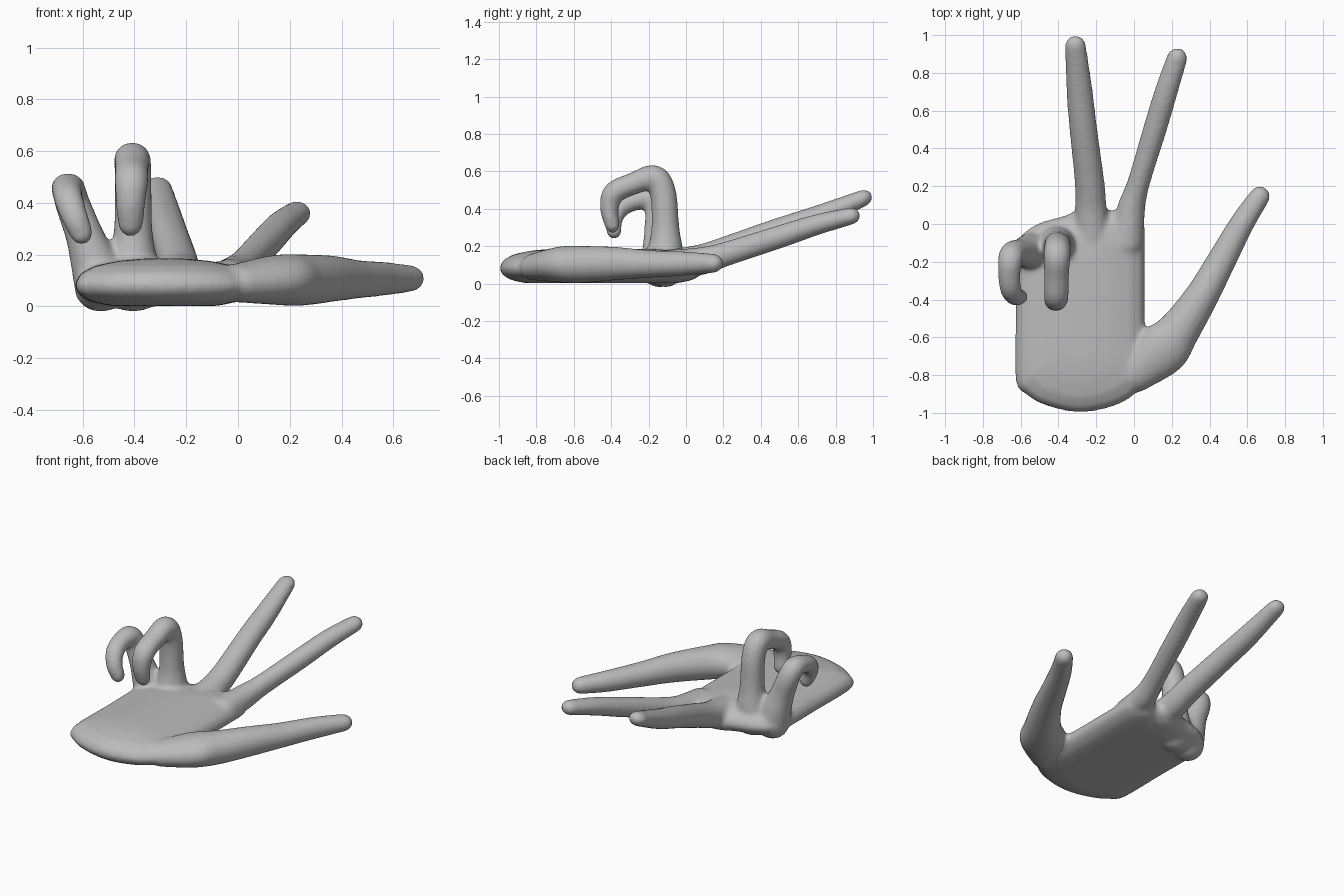
import bpy, bmesh, math
from mathutils import Vector

cube = bpy.data.objects.get("Cube")
if cube:
    bpy.data.objects.remove(cube, do_unlink=True)


def spline(points, steps):
    """Catmull-Rom samples through rows of any length."""
    p = [points[0]] + list(points) + [points[-1]]
    out = []
    for i in range(1, len(p) - 2):
        for s in range(steps):
            t = s / steps
            out.append([0.5 * (2 * b + (c - a) * t + (2 * a - 5 * b + 4 * c - d) * t * t
                               + (3 * b - a - 3 * c + d) * t ** 3)
                        for a, b, c, d in zip(p[i - 1], p[i], p[i + 1], p[i + 2])])
    return out + [list(points[-1])]


def skin(bm, rings):
    """Bridge equal rings of points and cap both ends."""
    rows = [[bm.verts.new(co) for co in ring] for ring in rings]
    n = len(rows[0])
    for a, b in zip(rows, rows[1:]):
        for i in range(n):
            j = (i + 1) % n
            bm.faces.new((a[i], a[j], b[j], b[i]))
    bm.faces.new(rows[0][::-1])
    bm.faces.new(rows[-1])


def finger(bm, path, sides=24):
    """Rounded tube along rows of x, y, z, half width, half thickness."""
    rows = spline(path, 6)
    pos = [Vector(r[:3]) for r in rows]
    rings = []

    def ring(centre, tangent, w, h):
        side = Vector((1, 0, 0))
        side = (side - tangent * side.dot(tangent)).normalized()
        up = side.cross(tangent)
        rings.append([centre + side * w * math.cos(a) + up * h * math.sin(a)
                      for a in (2 * math.pi * k / sides for k in range(sides))])

    last = len(rows) - 1
    angles = [math.radians(d) for d in (15, 30, 45, 60, 72, 83)]
    for i, (x, y, z, w, h) in enumerate(rows):
        t = (pos[min(i + 1, last)] - pos[max(i - 1, 0)]).normalized()
        if i == 0:
            for a in reversed(angles):
                ring(pos[i] - t * h * math.sin(a), t, w * math.cos(a), h * math.cos(a))
        ring(pos[i], t, w, h)
        if i == last:
            for a in angles:
                ring(pos[i] + t * w * math.sin(a), t, w * math.cos(a), h * math.cos(a))
    skin(bm, rings)


bm = bmesh.new()

# Palm: outline stacked through a rounded edge profile of (inset, height)
outline = [(-.63, -.5), (-.63, -.83), (-.58, -.9), (-.48, -.96), (-.3, -1), (-.13, -.975),
           (0, -.91), (.06, -.8), (.06, -.45), (.06, -.1), (.05, .03), (-.03, .1),
           (-.11, .075), (-.2, .1), (-.3, .08), (-.36, .05), (-.5, .01), (-.59, -.05),
           (-.63, -.14), (-.63, -.5)]
edge = [(.14, .002), (.06, .02), (.015, .05), (0, .085), (.025, .128), (.08, .157),
        (.17, .176), (.27, .185)]
cx, cy, hx, hy = -.285, -.45, .345, .55
loop = spline(outline, 4)[:-1]
skin(bm, [[(cx + (x - cx) * (1 - d / hx), cy + (y - cy) * (1 - d / hy), z)
           for x, y in loop] for d, z in edge])

# Thumb
finger(bm, [(0, -.8, .09, .10, .075), (.15, -.665, .102, .14, .097),
            (.24, -.56, .102, .112, .1), (.36, -.38, .107, .09, .09),
            (.46, -.2, .105, .078, .075), (.57, 0, .107, .066, .065),
            (.665, .145, .108, .056, .052)])
# Index finger
finger(bm, [(-.04, -.1, .1, .09, .08), (-.015, .08, .12, .075, .075),
            (.025, .22, .16, .06, .066), (.11, .5, .25, .063, .062),
            (.17, .7, .315, .062, .056), (.228, .878, .36, .056, .047)])
# Middle finger
finger(bm, [(-.22, -.1, .1, .1, .08), (-.228, .08, .13, .085, .08),
            (-.235, .22, .18, .079, .075), (-.268, .5, .285, .074, .068),
            (-.288, .7, .355, .07, .062), (-.31, .943, .455, .057, .046)])
# Ring finger, curled forward
finger(bm, [(-.405, -.11, .08, .13, .1), (-.405, -.11, .18, .095, .095),
            (-.405, -.11, .3, .075, .075), (-.405, -.122, .48, .072, .071),
            (-.408, -.17, .565, .072, .07), (-.41, -.28, .535, .067, .06),
            (-.412, -.385, .485, .066, .06), (-.415, -.41, .4, .058, .05),
            (-.415, -.395, .318, .05, .042)])
# Little finger, curled forward
finger(bm, [(-.525, -.14, .08, .11, .1), (-.56, -.145, .18, .09, .09),
            (-.595, -.15, .28, .074, .074), (-.64, -.155, .4, .068, .066),
            (-.655, -.19, .455, .066, .06), (-.66, -.27, .445, .06, .055),
            (-.653, -.345, .41, .057, .052), (-.63, -.385, .345, .052, .046),
            (-.605, -.385, .283, .046, .042)])

bmesh.ops.recalc_face_normals(bm, faces=bm.faces)
mesh = bpy.data.meshes.new("open_hand")
bm.to_mesh(mesh)
bm.free()
hand = bpy.data.objects.new("open_hand", mesh)
bpy.context.collection.objects.link(hand)

# Plain grey clay
grey = bpy.data.materials.new("grey_clay")
grey.use_nodes = True
colour = (.5, .5, .5, 1)
grey.diffuse_color = colour
grey.node_tree.nodes["Principled BSDF"].inputs["Base Color"].default_value = colour
mesh.materials.append(grey)

# Fuse the parts into one skin and soften the joints
fuse = hand.modifiers.new("fuse", 'REMESH')
fuse.mode = 'VOXEL'
fuse.voxel_size = .013
fuse.use_smooth_shade = True
soften = hand.modifiers.new("soften", 'SMOOTH')
soften.factor = .5
soften.iterations = 12
mesh.polygons.foreach_set("use_smooth", [True] * len(mesh.polygons))
